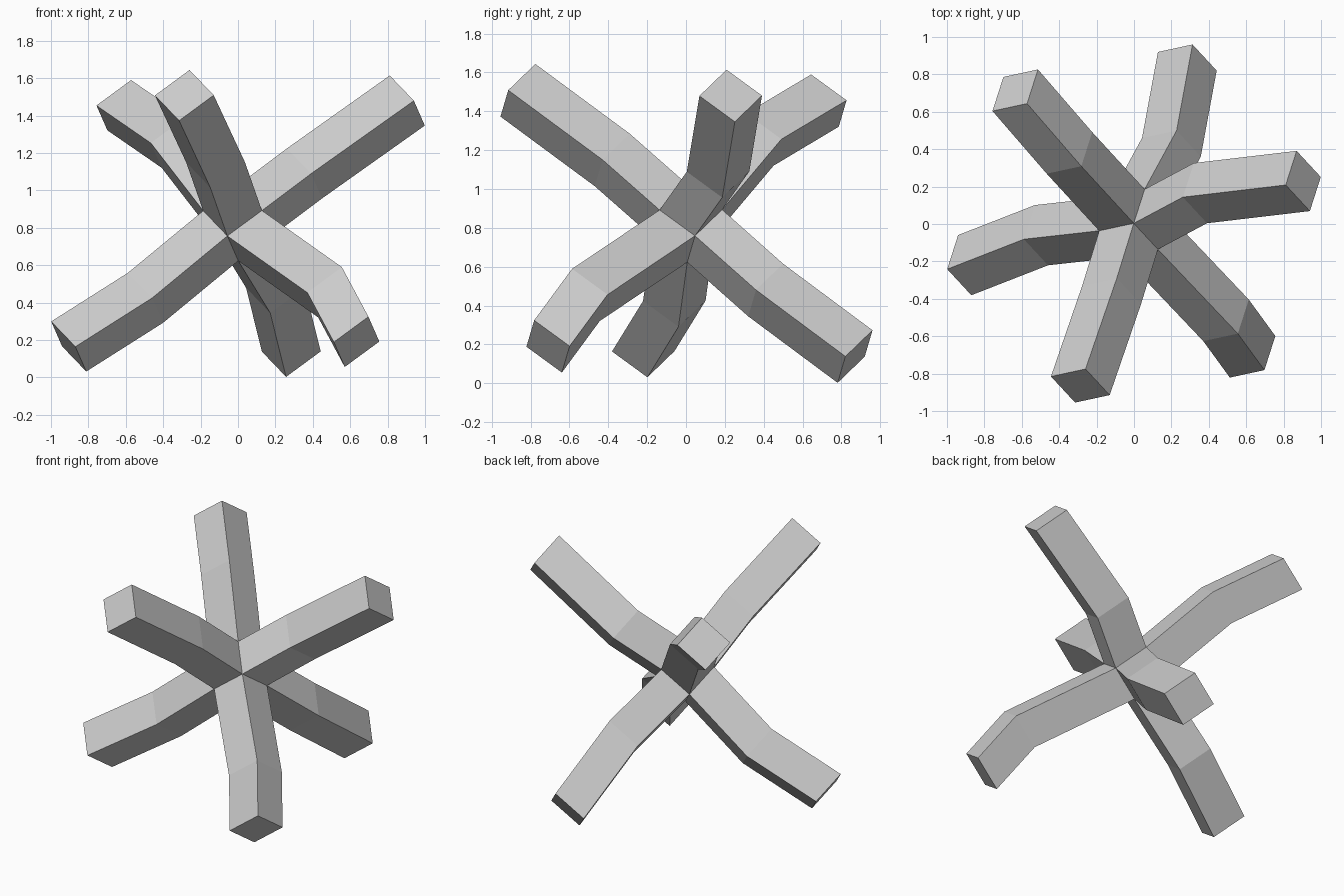
import bpy
import bmesh
from mathutils import Matrix, Vector

# Remove the default cube
default = bpy.data.objects.get("Cube")
if default:
    bpy.data.objects.remove(default, do_unlink=True)

# One flat grey
grey = bpy.data.materials.new("light_grey")
grey.use_nodes = True
colour = (0.6, 0.6, 0.6, 1.0)
grey.diffuse_color = colour
grey.node_tree.nodes["Principled BSDF"].inputs["Base Color"].default_value = colour

# Tilted hub: its centre and three perpendicular edges of equal length
SIZE = 0.233
centre = Vector((0.0, 0.005, 0.825))
axis_a = Vector((0.185, 0.04, 0.136)).normalized()
axis_b = Vector((0.13, -0.14, -0.135))
axis_b = (axis_b - axis_a * axis_b.dot(axis_a)).normalized()
axis_c = axis_a.cross(axis_b)

# Each arm: outward direction, centre of its bend, centre of its tip
arms = [
    (axis_a, (0.355, 0.165, 1.09), (0.905, 0.23, 1.48)),
    (-axis_a, (-0.495, -0.06, 0.425), (-0.905, -0.22, 0.165)),
    (axis_b, (0.492, -0.515, 0.455), (0.634, -0.71, 0.19)),
    (-axis_b, (-0.345, 0.38, 1.255), (-0.635, 0.715, 1.455)),
    (axis_c, (0.20, 0.41, 0.48), (0.285, 0.87, 0.138)),
    (-axis_c, (-0.12, -0.38, 1.15), (-0.287, -0.865, 1.508)),
]


def extrude_to(bm, face, target):
    """Extrude a face and slide it, unrotated, to a new centre."""
    new = bmesh.ops.extrude_discrete_faces(bm, faces=[face])["faces"][0]
    offset = Vector(target) - new.calc_center_median()
    bmesh.ops.translate(bm, verts=new.verts[:], vec=offset)
    return new


# Hub with six bent square arms grown from its faces
bm = bmesh.new()
turn = Matrix((axis_a, axis_b, axis_c)).transposed().to_4x4()
bmesh.ops.create_cube(bm, size=SIZE, matrix=Matrix.Translation(centre) @ turn)
for direction, bend, tip in arms:
    bm.normal_update()
    # The hub face is the one centred half an edge from the hub centre
    spot = centre + direction * SIZE / 2
    face = min(bm.faces, key=lambda f: (f.calc_center_median() - spot).length)
    for target in (bend, tip):
        face = extrude_to(bm, face, target)

bmesh.ops.recalc_face_normals(bm, faces=bm.faces[:])
mesh = bpy.data.meshes.new("six_arm_star")
bm.to_mesh(mesh)
bm.free()
mesh.materials.append(grey)
star = bpy.data.objects.new("six_arm_star", mesh)
bpy.context.collection.objects.link(star)
